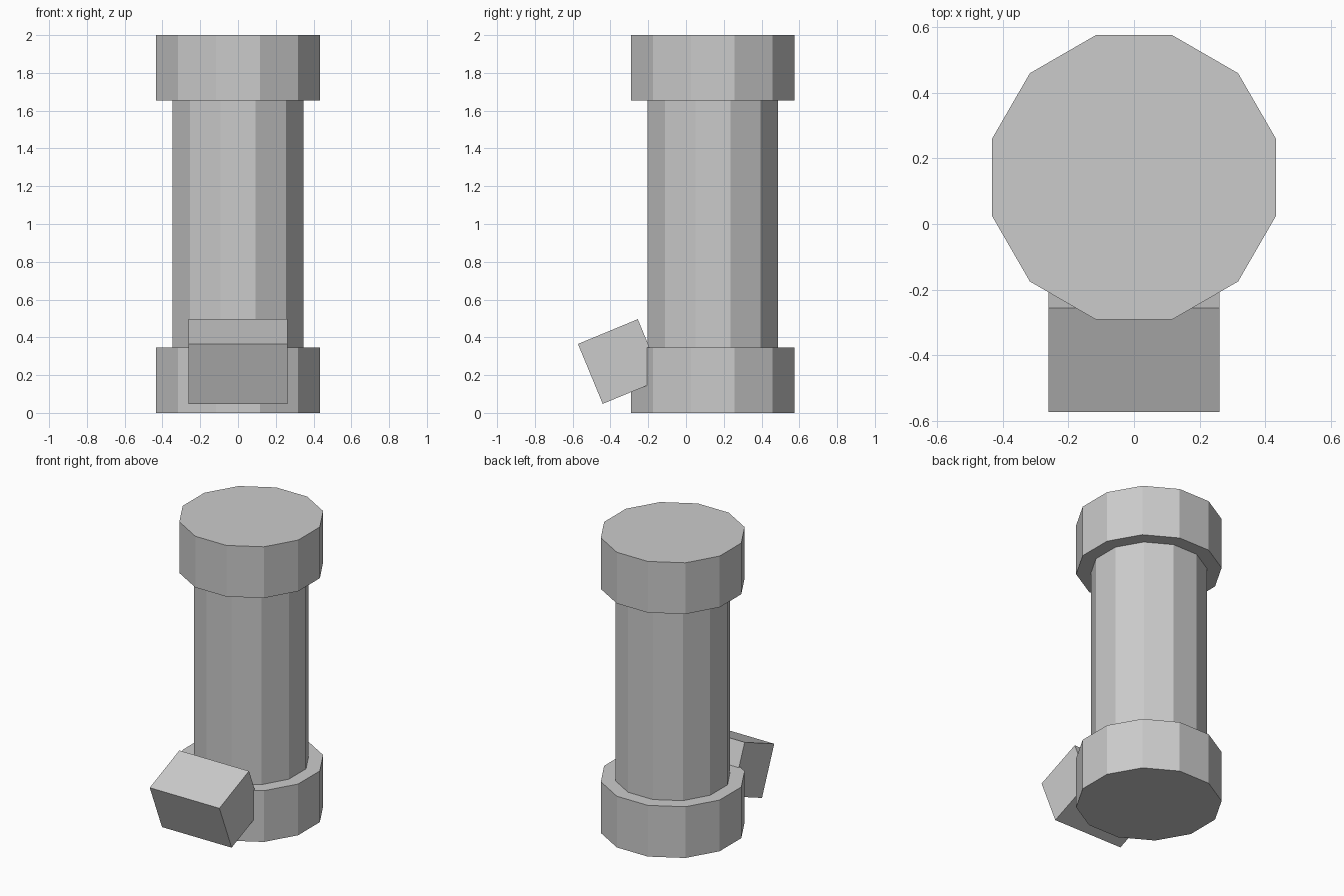
import bpy
import math

cube = bpy.data.objects.get("Cube")
if cube:
    bpy.data.objects.remove(cube, do_unlink=True)

# Single flat colour
grey = bpy.data.materials.new("light_grey")
grey.use_nodes = True
colour = (0.6, 0.6, 0.6, 1.0)
grey.diffuse_color = colour
grey.node_tree.nodes["Principled BSDF"].inputs["Base Color"].default_value = colour

SIDES = 12
AXIS_Y = 0.142
COLLAR_HEIGHT = 0.347


def finish(name):
    obj = bpy.context.object
    obj.name = name
    obj.data.materials.append(grey)
    return obj


def prism(name, apothem, bottom, top):
    """Upright twelve-sided prism with a flat side facing the front."""
    bpy.ops.mesh.primitive_cylinder_add(
        vertices=SIDES,
        radius=apothem / math.cos(math.pi / SIDES),
        depth=top - bottom,
        location=(0, AXIS_Y, (bottom + top) / 2),
        rotation=(0, 0, math.pi / SIDES),
    )
    return finish(name)


# Column with a wider collar at each end
prism("lower_collar", 0.433, 0, COLLAR_HEIGHT)
prism("shaft", 0.346, COLLAR_HEIGHT - 0.02, 2 - COLLAR_HEIGHT + 0.02)
prism("upper_collar", 0.433, 2 - COLLAR_HEIGHT, 2)

# Tilted block set into the front of the lower collar
bpy.ops.mesh.primitive_cube_add(
    size=1,
    location=(0, -0.348, 0.272),
    rotation=(math.radians(22.5), 0, 0),
)
block = finish("front_block")
block.scale = (0.522, 0.343, 0.343)
